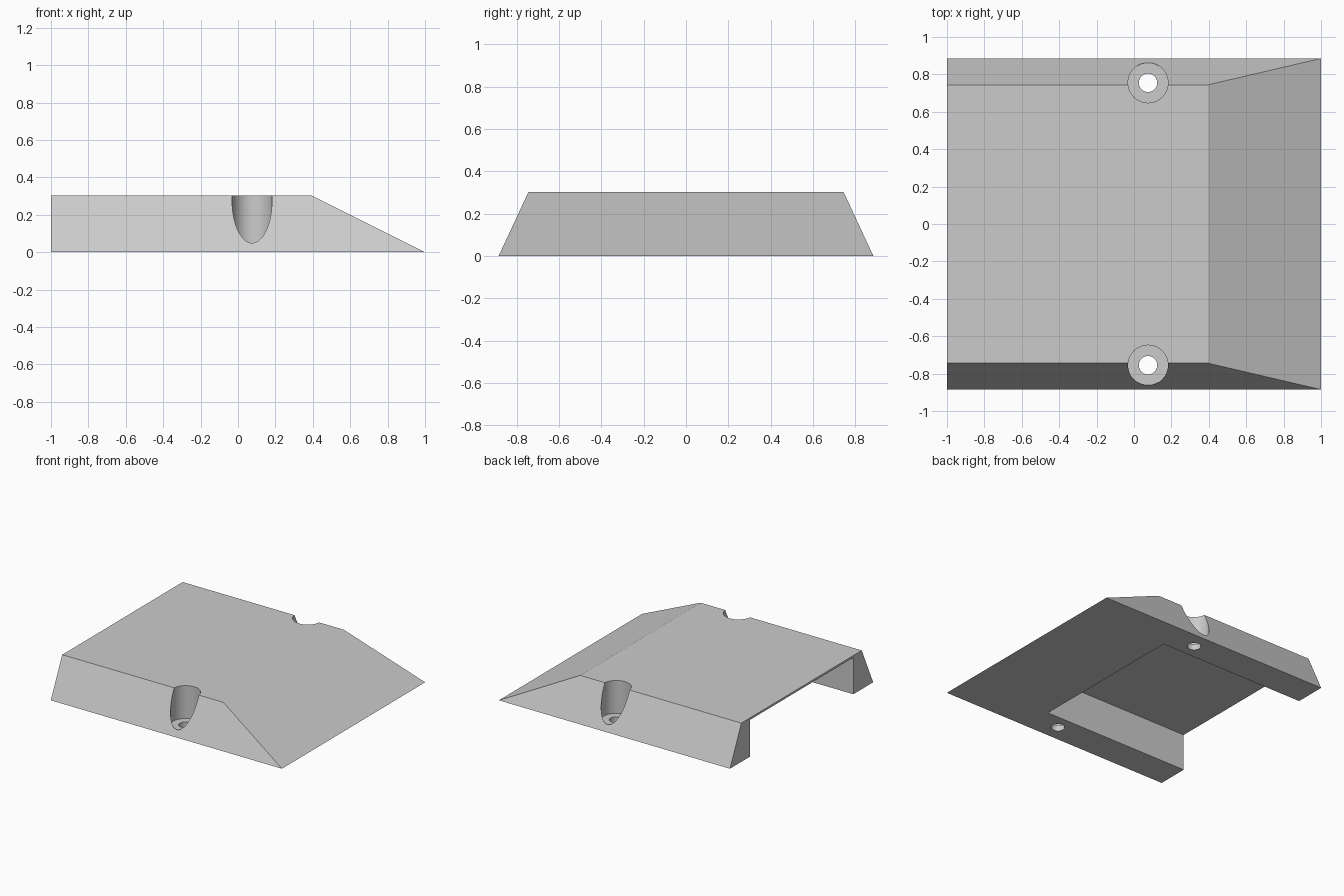
import bpy
import bmesh
import math

if "Cube" in bpy.data.objects:
    bpy.data.objects.remove(bpy.data.objects["Cube"], do_unlink=True)

HEIGHT = 0.303
HALF_BASE, HALF_TOP = 0.885, 0.744
RAMP_START = 0.395
BORE_X, BORE_Y = 0.075, 0.755
BORE_FLOOR = 0.046

grey = bpy.data.materials.new("light grey")
grey.use_nodes = True
colour = (0.6, 0.6, 0.6, 1)
grey.diffuse_color = colour
grey.node_tree.nodes["Principled BSDF"].inputs["Base Color"].default_value = colour


def add_object(name, bm):
    bmesh.ops.recalc_face_normals(bm, faces=bm.faces)
    mesh = bpy.data.meshes.new(name)
    bm.to_mesh(mesh)
    bm.free()
    mesh.materials.append(grey)
    obj = bpy.data.objects.new(name, mesh)
    bpy.context.collection.objects.link(obj)
    return obj


def box(name, low, high):
    bm = bmesh.new()
    bmesh.ops.create_cube(bm, size=1)
    for v in bm.verts:
        v.co = [a + (c + 0.5) * (b - a) for a, b, c in zip(low, high, v.co)]
    return add_object(name, bm)


def cylinder(name, radius, y, z_low, z_high):
    bm = bmesh.new()
    bmesh.ops.create_cone(bm, cap_ends=True, segments=64, radius1=radius,
                          radius2=radius, depth=z_high - z_low)
    bmesh.ops.translate(bm, verts=bm.verts, vec=(BORE_X, y, (z_low + z_high) / 2))
    return add_object(name, bm)


def cut(target, cutter):
    cutter.hide_render = True
    mod = target.modifiers.new("cut", "BOOLEAN")
    mod.operation = "DIFFERENCE"
    mod.solver = "EXACT"
    mod.object = cutter
    bpy.context.view_layer.objects.active = target
    bpy.ops.object.modifier_apply(modifier=mod.name)
    bpy.data.objects.remove(cutter, do_unlink=True)


# Wedge body: sloping sides and a ramp running down to a sharp edge
bm = bmesh.new()
base = [bm.verts.new((x, y * HALF_BASE, 0)) for x, y in ((-1, -1), (1, -1), (1, 1), (-1, 1))]
top = [bm.verts.new((x, y * HALF_TOP, HEIGHT))
       for x, y in ((-1, -1), (RAMP_START, -1), (RAMP_START, 1), (-1, 1))]
bm.faces.new(base[::-1])
bm.faces.new(top)
for i in range(4):
    j = (i + 1) % 4
    bm.faces.new((base[i], base[j], top[j], top[i]))
body = add_object("ramp_body", bm)

# Recess underneath, open at the tall end
cut(body, box("recess_cutter", (-1.2, -0.64, -0.2), (0.263, 0.64, 0.287)))

# Counterbored screw hole on each side
for side in (-1, 1):
    cut(body, cylinder("counterbore_cutter", 0.107, side * BORE_Y, BORE_FLOOR, 0.5))
    cut(body, cylinder("screw_hole_cutter", 0.049, side * BORE_Y, -0.2, 0.4))

# Smooth bores, sharp edges elsewhere
bpy.ops.object.select_all(action="DESELECT")
body.select_set(True)
bpy.context.view_layer.objects.active = body
bpy.ops.object.shade_smooth_by_angle(angle=math.radians(20))
